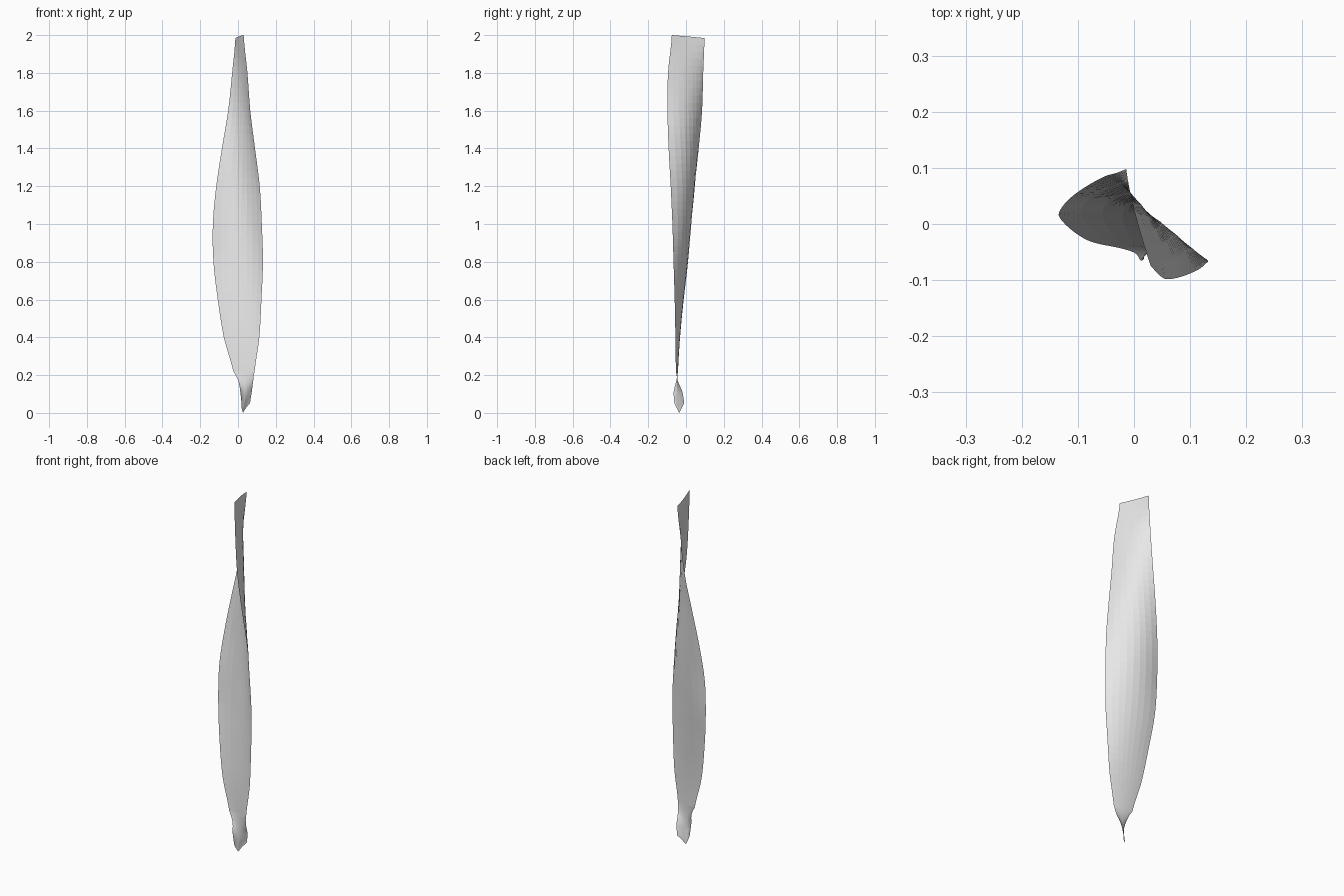
import bpy
import bmesh
from mathutils import Vector

if "Cube" in bpy.data.objects:
    bpy.data.objects.remove(bpy.data.objects["Cube"])

# Leaf cross-sections: height, left edge x y, midrib x y, right edge x y
SECTIONS = [
    (0.00, 0.018, -0.062, 0.027, -0.036, 0.064, -0.010),
    (0.08, 0.012, -0.065, 0.038, -0.040, 0.073, -0.020),
    (0.15, 0.002, -0.052, 0.038, -0.045, 0.080, -0.042),
    (0.22, -0.025, -0.043, 0.030, -0.044, 0.088, -0.053),
    (0.40, -0.075, -0.032, 0.020, -0.036, 0.113, -0.056),
    (0.60, -0.107, -0.014, 0.018, -0.020, 0.124, -0.060),
    (0.80, -0.130, 0.008, 0.015, -0.002, 0.132, -0.066),
    (1.00, -0.133, 0.022, 0.015, 0.014, 0.126, -0.072),
    (1.20, -0.115, 0.045, 0.020, 0.022, 0.115, -0.081),
    (1.40, -0.085, 0.067, 0.026, 0.020, 0.090, -0.092),
    (1.60, -0.052, 0.085, 0.028, 0.014, 0.065, -0.098),
    (1.80, -0.031, 0.091, 0.016, 0.012, 0.050, -0.095),
    (2.00, -0.014, 0.098, 0.002, 0.018, 0.030, -0.075),
]
STEPS = 5       # rows between two sections
COLUMNS = 8     # strips across the leaf


def catmull(a, b, c, d, t):
    return 0.5 * (2 * b + (c - a) * t + (2 * a - 5 * b + 4 * c - d) * t * t
                  + (3 * b - a - 3 * c + d) * t ** 3)


def smooth_rows():
    """Sections interpolated along the length of the leaf."""
    last = len(SECTIONS) - 1
    for i in range(last):
        four = [SECTIONS[min(max(i + k, 0), last)] for k in (-1, 0, 1, 2)]
        for s in range(STEPS):
            t = s / STEPS
            row = [catmull(*vals, t) for vals in zip(*four)]
            row[0] = four[1][0] + (four[2][0] - four[1][0]) * t
            yield row
    yield SECTIONS[last]


def across(row, u):
    """Point on a row; u runs from -1 (left edge) to 1 (right edge)."""
    z, lx, ly, mx, my, rx, ry = row
    left, mid, right = Vector((lx, ly)), Vector((mx, my)), Vector((rx, ry))
    p = mid + (right - left) * 0.5 * u + ((left + right) * 0.5 - mid) * u * u
    # pointed lower tip and slightly slanted top end
    lift = 0.052 * abs(u) * max(0, 1 - z / 0.22)
    slant = 0.008 * (1 - u) * max(0, (z - 1.8) / 0.2)
    return (p.x, p.y, z + lift - slant)


# Twisted leaf blade, an open sheet
bm = bmesh.new()
grid = [[bm.verts.new(across(row, 2 * c / COLUMNS - 1)) for c in range(COLUMNS + 1)]
        for row in smooth_rows()]
for low, high in zip(grid, grid[1:]):
    for c in range(COLUMNS):
        bm.faces.new((low[c], low[c + 1], high[c + 1], high[c]))
mesh = bpy.data.meshes.new("leaf_blade")
bm.to_mesh(mesh)
bm.free()

grey = bpy.data.materials.new("light_grey")
grey.diffuse_color = (0.8, 0.8, 0.8, 1)
grey.use_nodes = True
grey.node_tree.nodes["Principled BSDF"].inputs["Base Color"].default_value = grey.diffuse_color
mesh.materials.append(grey)
leaf = bpy.data.objects.new("leaf_blade", mesh)
bpy.context.collection.objects.link(leaf)
